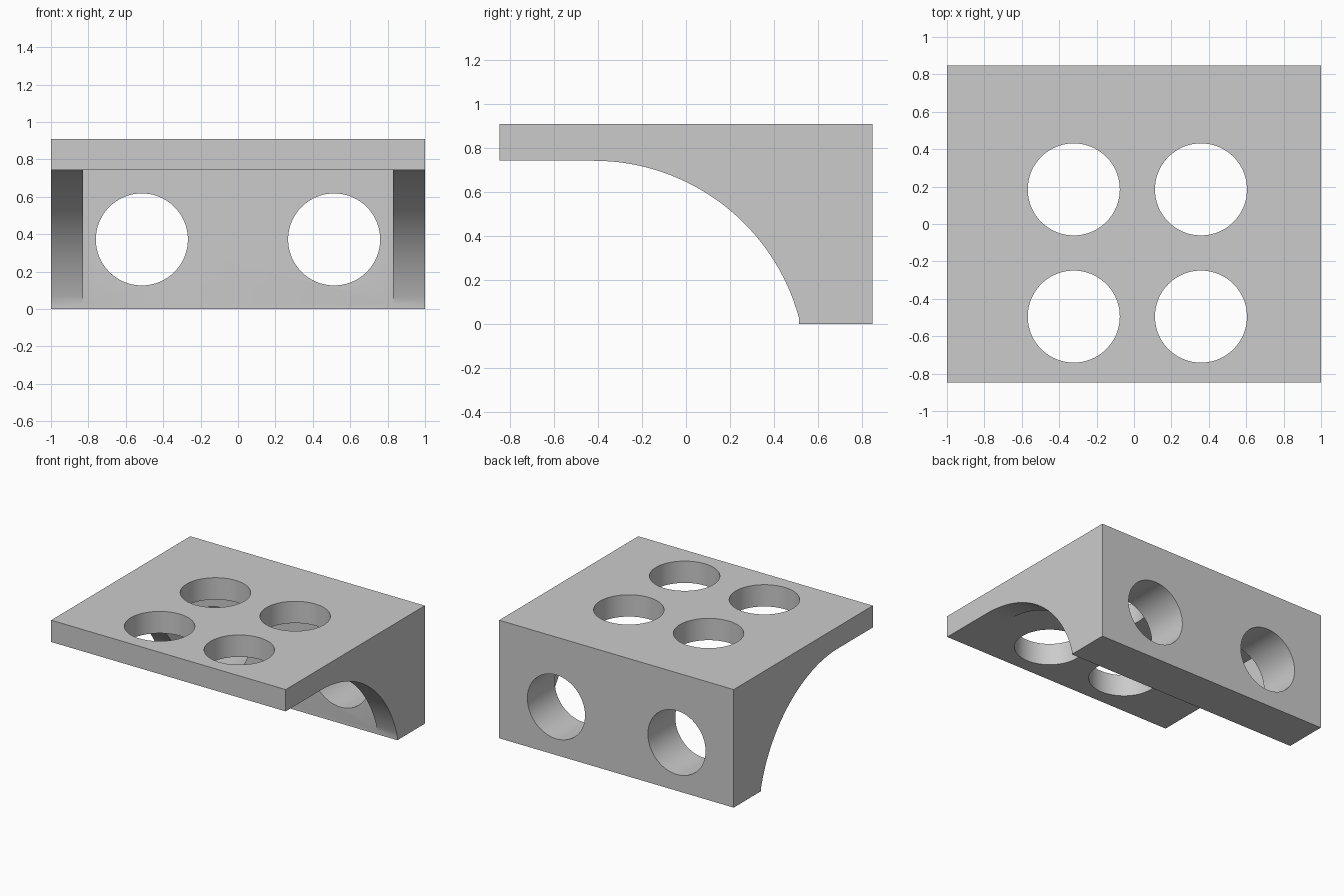
import bpy
import bmesh
import math
from mathutils import Matrix, Vector

if "Cube" in bpy.data.objects:
    bpy.data.objects.remove(bpy.data.objects["Cube"], do_unlink=True)

# Main sizes
HALF_W, HALF_D, HEIGHT = 1.0, 0.847, 0.91
UNDERSIDE = 0.742      # bottom of the top plate
WALL_FRONT = 0.513     # front face of the back wall
RIB_INNER = 0.83       # inner face of the side ribs
ARC_Y, ARC_R = -0.42, 0.967
HOLE_R = 0.246

grey = bpy.data.materials.new("plain grey")
grey.use_nodes = True
colour = (0.6, 0.6, 0.6, 1.0)
grey.diffuse_color = colour
grey.node_tree.nodes["Principled BSDF"].inputs["Base Color"].default_value = colour


def add_object(name, bm):
    bmesh.ops.recalc_face_normals(bm, faces=bm.faces)
    mesh = bpy.data.meshes.new(name)
    bm.to_mesh(mesh)
    bm.free()
    mesh.materials.append(grey)
    obj = bpy.data.objects.new(name, mesh)
    bpy.context.collection.objects.link(obj)
    return obj


def extrude_profile(name, points, half_width):
    """Extrude a (y, z) outline across x."""
    bm = bmesh.new()
    face = bm.faces.new([bm.verts.new((-half_width, y, z)) for y, z in points])
    new = bmesh.ops.extrude_face_region(bm, geom=[face])["geom"]
    verts = [v for v in new if isinstance(v, bmesh.types.BMVert)]
    bmesh.ops.translate(bm, verts=verts, vec=(2 * half_width, 0, 0))
    return add_object(name, bm)


def cylinder(name, centre, length, axis):
    bm = bmesh.new()
    turn = Matrix.Rotation(math.pi / 2, 4, "X") if axis == "Y" else Matrix()
    bmesh.ops.create_cone(bm, cap_ends=True, segments=96, radius1=HOLE_R,
                          radius2=HOLE_R, depth=length,
                          matrix=Matrix.Translation(Vector(centre)) @ turn)
    return add_object(name, bm)


def cut(target, cutter):
    mod = target.modifiers.new("cut", "BOOLEAN")
    mod.operation, mod.solver, mod.object = "DIFFERENCE", "EXACT", cutter
    bpy.context.view_layer.objects.active = target
    bpy.ops.object.modifier_apply(modifier=mod.name)
    bpy.data.objects.remove(cutter, do_unlink=True)


# Bracket outline: plate, concave arc, thick back wall
end_angle = math.asin((WALL_FRONT - ARC_Y) / ARC_R)
arc = []
for i in range(33):
    a = end_angle * i / 32
    arc.append((ARC_Y + ARC_R * math.sin(a), UNDERSIDE - ARC_R * (1 - math.cos(a))))
outline = [(-HALF_D, HEIGHT), (-HALF_D, UNDERSIDE)] + arc
outline += [(WALL_FRONT, 0), (HALF_D, 0), (HALF_D, HEIGHT)]
bracket = extrude_profile("bracket", outline, HALF_W)

# Pocket between the two side ribs
pocket = extrude_profile("pocket_cutter", [(-1, -0.2), (WALL_FRONT, -0.2),
                                           (WALL_FRONT, UNDERSIDE), (-1, UNDERSIDE)], RIB_INNER)
cut(bracket, pocket)

# Four holes through the plate
for x in (-0.322, 0.358):
    for y in (-0.495, 0.185):
        cut(bracket, cylinder("plate_hole_cutter", (x, y, HEIGHT), 0.6, "Z"))

# Two holes through the back wall
for x in (-0.514, 0.514):
    cut(bracket, cylinder("wall_hole_cutter", (x, 0.7, 0.372), 0.6, "Y"))

# Smooth the curved faces, keep the edges crisp
bpy.ops.object.select_all(action="DESELECT")
bracket.select_set(True)
bpy.context.view_layer.objects.active = bracket
bpy.ops.object.shade_smooth_by_angle(angle=math.radians(25))
